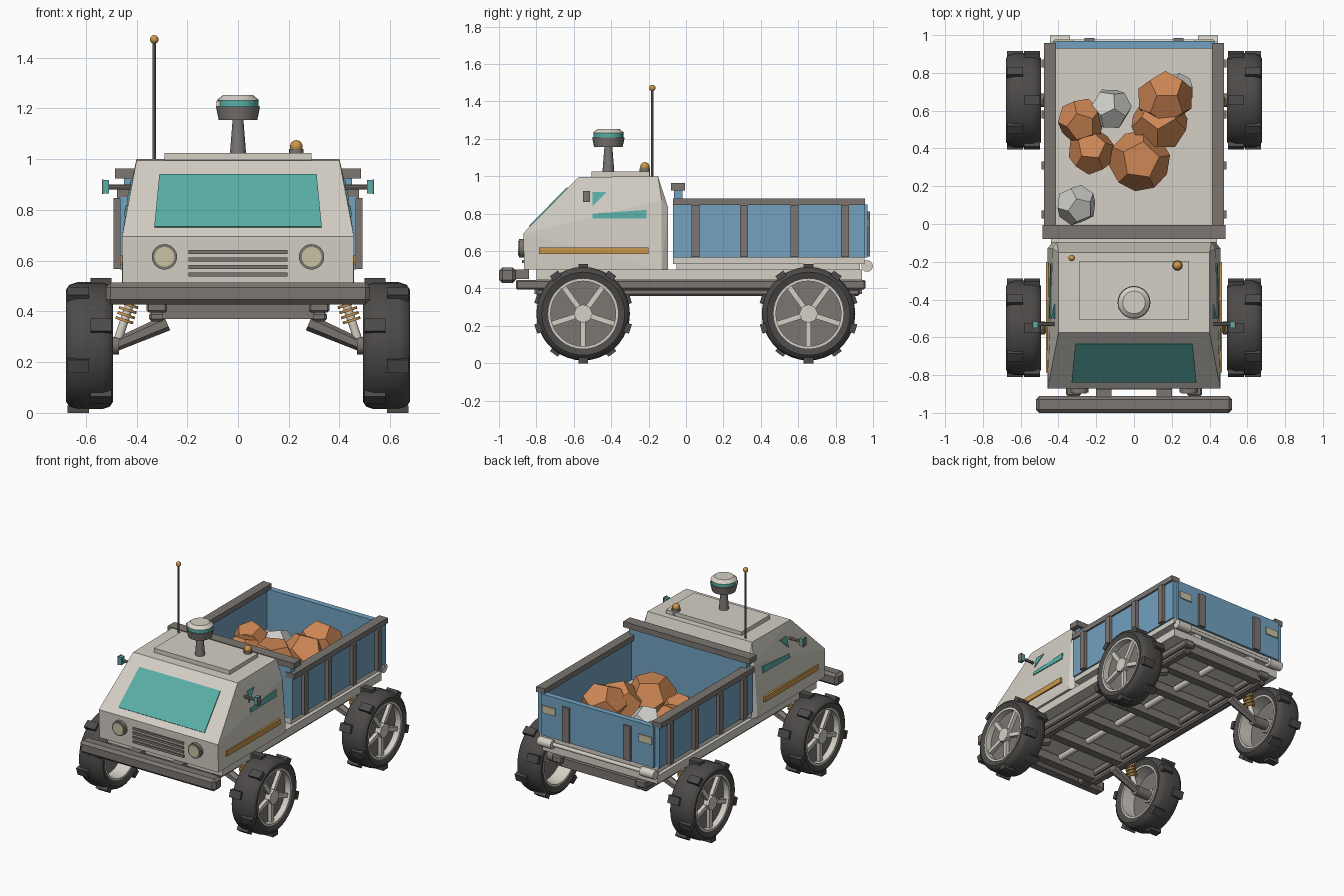
import bpy, bmesh, math
from mathutils import Vector, Matrix
from mathutils.bvhtree import BVHTree

if "Cube" in bpy.data.objects:
    bpy.data.objects.remove(bpy.data.objects["Cube"])


def material(name, r, g, b):
    m = bpy.data.materials.new(name)
    m.diffuse_color = (r, g, b, 1)
    m.use_nodes = True
    m.node_tree.nodes["Principled BSDF"].inputs["Base Color"].default_value = m.diffuse_color
    return m


BODY = material("warm_white", 0.66, 0.63, 0.56)
GREY = material("frame_grey", 0.20, 0.18, 0.165)
TYRE = material("tyre_dark", 0.075, 0.07, 0.066)
TEAL = material("teal_glass", 0.10, 0.43, 0.39)
BLUE = material("bed_blue", 0.17, 0.36, 0.53)
AMBER = material("amber", 0.60, 0.31, 0.07)
RUST = material("rust_rock", 0.62, 0.24, 0.09)
PALE = material("pale_rock", 0.60, 0.60, 0.57)
CREAM = material("lamp_cream", 0.58, 0.54, 0.36)


def finish(name, bm, mat, smooth=False):
    bmesh.ops.recalc_face_normals(bm, faces=bm.faces)
    me = bpy.data.meshes.new(name)
    bm.to_mesh(me)
    bm.free()
    me.materials.append(mat)
    ob = bpy.data.objects.new(name, me)
    bpy.context.collection.objects.link(ob)
    if smooth:
        bpy.context.view_layer.objects.active = ob
        ob.select_set(True)
        bpy.ops.object.shade_smooth_by_angle(angle=math.radians(40))
        ob.select_set(False)
    return ob


def box(name, x, y, z, mat, bevel=0):
    """Box from (min, max) ranges."""
    bm = bmesh.new()
    c = [(a[0] + a[1]) / 2 for a in (x, y, z)]
    s = [abs(a[1] - a[0]) for a in (x, y, z)]
    bmesh.ops.create_cube(bm, size=1, matrix=Matrix.Translation(c) @ Matrix.Diagonal((*s, 1)))
    if bevel:
        bmesh.ops.bevel(bm, geom=bm.edges[:], offset=bevel, segments=1, affect='EDGES')
    return finish(name, bm, mat)


def rod(name, a, b, r1, mat, r2=None, seg=20):
    """Cylinder or cone between two points."""
    a, b = Vector(a), Vector(b)
    bm = bmesh.new()
    m = Matrix.Translation((a + b) / 2) @ (b - a).to_track_quat('Z', 'Y').to_matrix().to_4x4()
    bmesh.ops.create_cone(bm, cap_ends=True, segments=seg, radius1=r1,
                          radius2=r1 if r2 is None else r2, depth=(b - a).length, matrix=m)
    return finish(name, bm, mat, seg > 8)


def ball(name, c, r, mat):
    bm = bmesh.new()
    bmesh.ops.create_uvsphere(bm, u_segments=16, v_segments=10, radius=r, matrix=Matrix.Translation(c))
    return finish(name, bm, mat, True)


def ring(name, profile, centre, mat, side, seg=36):
    """Closed (radius, offset) profile spun about the x axis."""
    bm = bmesh.new()
    rows = []
    for i in range(seg):
        t = math.tau * i / seg
        rows.append([bm.verts.new((centre[0] + side * o, centre[1] + r * math.cos(t),
                                   centre[2] + r * math.sin(t))) for r, o in profile])
    n = len(profile)
    for i in range(seg):
        p, q = rows[i], rows[(i + 1) % seg]
        for j in range(n):
            k = (j + 1) % n
            bm.faces.new((p[j], p[k], q[k], q[j]))
    return finish(name, bm, mat, True)


def prism(name, front, back, mat):
    bm = bmesh.new()
    f, b = [bm.verts.new(p) for p in front], [bm.verts.new(p) for p in back]
    bm.faces.new(f)
    bm.faces.new(b[::-1])
    for i in range(len(f)):
        j = (i + 1) % len(f)
        bm.faces.new((f[i], b[i], b[j], f[j]))
    return finish(name, bm, mat)


def hull(points):
    bm = bmesh.new()
    for p in points:
        bm.verts.new(p)
    bmesh.ops.convex_hull(bm, input=bm.verts[:])
    bmesh.ops.dissolve_limit(bm, angle_limit=0.01, verts=bm.verts[:], edges=bm.edges[:])
    return bm


# Wheels with lugs, spokes and suspension
for s in (-1, 1):
    for wy in (-0.55, 0.655):
        wx, wz = s * 0.585, 0.265
        ring("tyre", [(0.185, -0.08), (0.222, -0.092), (0.24, -0.08), (0.25, -0.05), (0.25, 0.05),
                      (0.24, 0.08), (0.222, 0.092), (0.185, 0.08)], (wx, wy, wz), TYRE, s)
        ring("rim", [(0.174, -0.08), (0.187, -0.08), (0.187, 0.082), (0.174, 0.082)], (wx, wy, wz), BODY, s)
        rod("wheel_disc", (wx + s * 0.02, wy, wz), (wx + s * 0.04, wy, wz), 0.178, GREY, seg=36)
        rod("hub", (wx, wy, wz), (wx + s * 0.08, wy, wz), 0.05, BODY, seg=8)
        rod("axle_stub", (s * 0.47, wy, wz), (wx + s * 0.03, wy, wz), 0.035, GREY)
        for i in range(5):
            o = box("spoke", (wx + s * 0.035, wx + s * 0.065), (-0.014, 0.014), (0.03, 0.18), BODY)
            o.data.transform(Matrix.Translation((0, wy, wz)) @ Matrix.Rotation(math.tau * (i + 0.5) / 5, 4, 'X'))
        for i in range(10):
            off = s * (0.045 if i % 2 else -0.045)
            o = box("tread_lug", (wx + off - 0.042, wx + off + 0.042), (-0.026, 0.026), (0.235, 0.266), TYRE)
            o.data.transform(Matrix.Translation((0, wy, wz)) @ Matrix.Rotation(math.tau * i / 10, 4, 'X'))
        rod("suspension_arm", (s * 0.28, wy, 0.355), (s * 0.5, wy, 0.26), 0.032, GREY, 0.024, 6)
        lo, hi = Vector((s * 0.485, wy, 0.25)), Vector((s * 0.42, wy, 0.45))
        rod("shock", lo, hi, 0.017, BODY, seg=12)
        for i in range(4):
            c = lo.lerp(hi, 0.55 + 0.1 * i)
            rod("spring_coil", c, c + (hi - lo) * 0.05, 0.036, AMBER, seg=12)

# Ladder frame, deck and bumper
for s in (-1, 1):
    box("frame_rail", (s * 0.28, s * 0.36), (-0.91, 0.96), (0.395, 0.445), GREY, 0.008)
    box("lower_rail", (s * 0.29, s * 0.35), (-0.80, 0.93), (0.36, 0.398), GREY, 0.01)
    box("bed_support", (s * 0.20, s * 0.26), (-0.05, 0.93), (0.495, 0.535), BODY)
    box("bumper_mount", (s * 0.12, s * 0.2), (-0.92, -0.84), (0.45, 0.50), GREY)
for y in (-0.78, -0.5, -0.2, 0.1, 0.4, 0.66, 0.91):
    box("crossmember", (-0.3, 0.3), (y - 0.03, y + 0.03), (0.37, 0.43), GREY)
box("deck", (-0.44, 0.44), (-0.80, 0.94), (0.445, 0.50), BODY)
rod("drive_shaft", (0, -0.75, 0.425), (0, 0.9, 0.425), 0.022, BODY, seg=12)
box("bumper", (-0.52, 0.52), (-1.0, -0.91), (0.428, 0.513), GREY, 0.018)

# Cab shell
cab_points = [(s * w, y, z) for s in (-1, 1) for y, z, w in (
    (-0.865, 0.50, 0.455), (-0.87, 0.695, 0.457), (-0.575, 0.995, 0.40), (-0.15, 1.0, 0.40),
    (-0.13, 0.87, 0.43), (-0.13, 0.50, 0.458), (-0.095, 0.83, 0.41), (-0.095, 0.50, 0.43))]
bm = hull(cab_points)
tree = BVHTree.FromBMesh(bm)
finish("cab", bm, BODY)

# Windshield laid on the sloping face
normal = Vector((0, -0.3, 0.295)).normalized()
glass = []
for x, z in ((-0.33, 0.73), (0.33, 0.73), (0.31, 0.937), (-0.31, 0.937)):
    glass.append(Vector((x, -0.87 + (z - 0.695) * 0.295 / 0.30, z)))
prism("windshield", [p + normal * 0.006 for p in glass], [p - normal * 0.003 for p in glass], TEAL)

# Side glass, stripes, mirrors and headlights
windows = (((-0.50, 0.775), (-0.21, 0.775), (-0.21, 0.82), (-0.50, 0.80)),
           ((-0.50, 0.84), (-0.425, 0.915), (-0.50, 0.915)))
for s in (-1, 1):
    for outline in windows:
        hits = [tree.ray_cast(Vector((s, y, z)), Vector((-s, 0, 0)))[0] for y, z in outline]
        prism("side_window", [h + Vector((s * 0.006, 0, 0)) for h in hits],
              [h - Vector((s * 0.003, 0, 0)) for h in hits], TEAL)
    box("side_stripe", (s * 0.452, s * 0.466), (-0.785, -0.20), (0.583, 0.62), AMBER)
    rod("mirror_arm", (s * 0.39, -0.53, 0.89), (s * 0.51, -0.53, 0.89), 0.01, GREY, seg=8)
    box("mirror_glass", (s * 0.508, s * 0.53), (-0.55, -0.515), (0.865, 0.917), TEAL)
    box("mirror_back", (s * 0.53, s * 0.537), (-0.552, -0.513), (0.862, 0.92), GREY)
    rod("headlight_ring", (s * 0.29, -0.85, 0.615), (s * 0.29, -0.892, 0.615), 0.05, GREY, seg=24)
    rod("headlight", (s * 0.29, -0.88, 0.615), (s * 0.29, -0.897, 0.615), 0.039, CREAM, seg=24)
for i in range(4):
    z = 0.545 + 0.03 * i
    box("grille_bar", (-0.195, 0.195), (-0.877, -0.86), (z - 0.008, z + 0.008), GREY)

# Roof plate, sensor mast, beacon and antenna
box("roof_plate", (-0.29, 0.29), (-0.505, -0.195), (0.985, 1.025), BODY)
for name, z0, z1, r0, r1, mat in (
        ("mast", 1.02, 1.16, 0.032, 0.021, GREY), ("sensor_base", 1.155, 1.207, 0.076, 0.087, GREY),
        ("sensor_band", 1.207, 1.232, 0.08, 0.08, TEAL), ("sensor_cap", 1.232, 1.252, 0.084, 0.06, BODY)):
    rod(name, (0, -0.415, z0), (0, -0.415, z1), r0, mat, r1, 24)
box("sensor_tab", (-0.085, -0.06), (-0.45, -0.42), (1.207, 1.23), BODY)
rod("beacon_base", (0.23, -0.22, 1.0), (0.23, -0.22, 1.04), 0.028, GREY)
ball("beacon", (0.23, -0.22, 1.05), 0.025, AMBER)
rod("antenna", (-0.33, -0.18, 0.99), (-0.33, -0.18, 1.46), 0.007, GREY, seg=8)
ball("antenna_tip", (-0.33, -0.18, 1.472), 0.017, AMBER)

# Cargo bed
box("bed_floor", (-0.455, 0.455), (-0.07, 0.955), (0.53, 0.568), BODY)
box("headboard", (-0.45, 0.45), (-0.065, -0.02), (0.565, 0.93), BLUE)
box("headboard_cap", (-0.485, 0.485), (-0.08, -0.005), (0.924, 0.963), GREY)
box("tailgate", (-0.43, 0.43), (0.93, 0.97), (0.565, 0.85), BLUE)
rod("rear_bar", (-0.4, 0.965, 0.52), (0.4, 0.965, 0.52), 0.013, BODY, seg=12)
for s in (-1, 1):
    box("bed_side", (s * 0.43, s * 0.465), (-0.07, 0.955), (0.566, 0.85), BLUE)
    box("bed_rail", (s * 0.412, s * 0.477), (-0.07, 0.957), (0.845, 0.882), GREY)
    for y in (0.05, 0.31, 0.58, 0.85):
        box("side_post", (s * 0.46, s * 0.49), (y - 0.021, y + 0.021), (0.567, 0.847), GREY)
    box("tailgate_post", (s * 0.208, s * 0.262), (0.965, 0.985), (0.57, 0.81), GREY)
    box("tail_lamp", (s * 0.32, s * 0.42), (0.965, 0.978), (0.725, 0.775), CREAM)
    rod("rear_roller", (s * 0.34, 0.968, 0.52), (s * 0.445, 0.968, 0.52), 0.031, BODY, seg=16)

# Rocks: twelve-sided lumps
for i, (x, y, z, r, mat) in enumerate((
        (-0.28, 0.545, 0.68, 0.125, RUST), (-0.225, 0.385, 0.67, 0.125, RUST),
        (0.165, 0.665, 0.73, 0.15, RUST), (0.135, 0.535, 0.69, 0.155, RUST),
        (0.03, 0.335, 0.69, 0.165, RUST), (-0.125, 0.61, 0.66, 0.115, PALE),
        (-0.305, 0.10, 0.66, 0.11, PALE), (0.23, 0.71, 0.64, 0.09, PALE))):
    ico = bmesh.new()
    bmesh.ops.create_icosphere(ico, subdivisions=1, radius=1)
    turn = Matrix.Rotation(i * 1.3, 3, 'Z') @ Matrix.Rotation(i * 0.7 + 0.3, 3, 'X')
    corners = [turn @ f.calc_center_median().normalized() * r + Vector((x, y, z)) for f in ico.faces]
    ico.free()
    finish("rock", hull(corners), mat)
